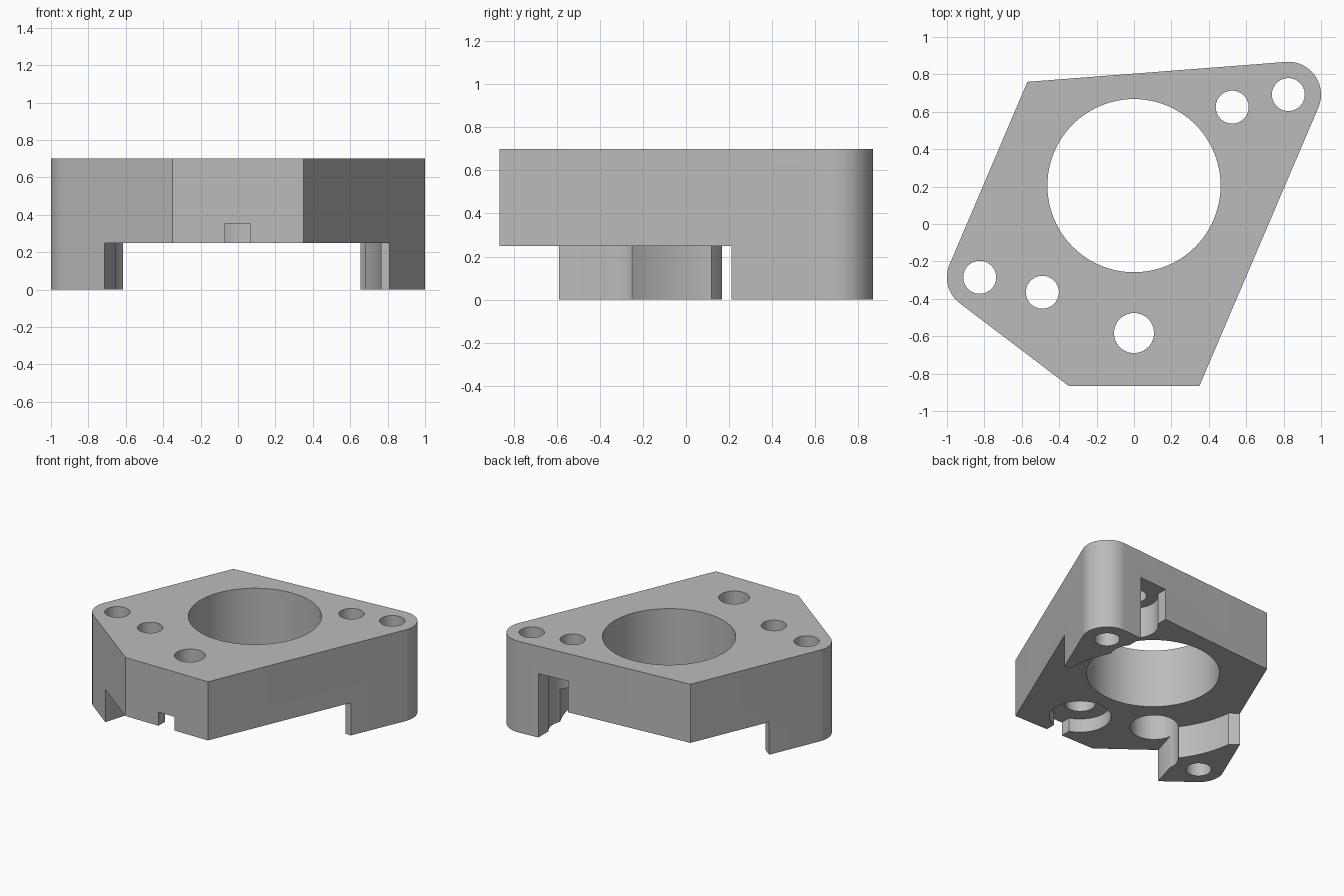
import bpy, bmesh
from math import cos, sin, radians

if "Cube" in bpy.data.objects:
    bpy.data.objects.remove(bpy.data.objects["Cube"], do_unlink=True)

TOP, UNDER, BORE_TOP, RECESS_TOP = 0.70, 0.25, 0.49, 0.355
BORE_CENTRE = (0, 0.205)
BACK_SCREW, SIDE_SCREW = (0.525, 0.625), (-0.49, -0.365)
BACK_FOOT, SIDE_FOOT = (0.825, 0.692), (-0.825, -0.285)
FRONT_HOLE = (0, -0.583)

grey = bpy.data.materials.new("plain grey")
grey.use_nodes = True
colour = (0.5, 0.5, 0.5, 1)
grey.diffuse_color = colour
grey.node_tree.nodes["Principled BSDF"].inputs["Base Color"].default_value = colour


def arc(centre, radius, start, end, steps=24):
    """Points along an arc, angles in degrees."""
    angles = [radians(start + (end - start) * i / steps) for i in range(steps + 1)]
    return [(centre[0] + radius * cos(a), centre[1] + radius * sin(a)) for a in angles]


def prism(name, outline, low, high):
    """Extrude a flat outline upward between two heights."""
    bm = bmesh.new()
    face = bm.faces.new([bm.verts.new((x, y, low)) for x, y in outline])
    grown = bmesh.ops.extrude_face_region(bm, geom=[face])["geom"]
    verts = [v for v in grown if isinstance(v, bmesh.types.BMVert)]
    bmesh.ops.translate(bm, verts=verts, vec=(0, 0, high - low))
    bmesh.ops.recalc_face_normals(bm, faces=bm.faces)
    mesh = bpy.data.meshes.new(name)
    bm.to_mesh(mesh)
    bm.free()
    mesh.materials.append(grey)
    obj = bpy.data.objects.new(name, mesh)
    bpy.context.collection.objects.link(obj)
    return obj


def box(x0, x1, y0, y1):
    return [(x0, y0), (x1, y0), (x1, y1), (x0, y1)]


def cut(outline, low, high):
    """Subtract a prism from the bracket."""
    cutter = prism("cutter", outline, low, high)
    cutter.hide_render = True
    mod = bracket.modifiers.new("cut", "BOOLEAN")
    mod.operation, mod.solver, mod.object = "DIFFERENCE", "EXACT", cutter
    bpy.ops.object.modifier_apply(modifier=mod.name)
    bpy.data.objects.remove(cutter, do_unlink=True)


def cut_hole(centre, radius, low, high, sides=64):
    cut(arc(centre, radius, 0, 360 - 360 / sides, sides - 1), low, high)


# Full-height plate with two rounded corners
outline = [(-0.35, -0.865), (0.35, -0.865)]
outline += arc(BACK_FOOT, 0.175, -23, 94.5)
outline += [(-0.57, 0.76)]
outline += arc(SIDE_FOOT, 0.175, 157, 233)
bracket = prism("mounting_bracket", outline, 0, TOP)
bpy.context.view_layer.objects.active = bracket
bracket.select_set(True)

# Underside channel, leaving a foot at each rounded corner
channel = [(-0.865, -1.11), (1.2, -1.2), (1.2, 0.21)]
channel += arc(BORE_CENTRE, 0.765, 0.5, 29)
channel += [(0.655, 0.6), (0.655, 1.2), (-1.2, 1.2), (-1.2, 0.355), (-0.82, 0.165)]
channel += arc(BORE_CENTRE, 0.765, 186.5, 216.5)
channel += [(-0.715, -0.595)]
cut(channel, -0.1, UNDER)

# Main bore and screw holes
cut_hole(BORE_CENTRE, 0.463, -0.1, 1, 96)
for centre in (BACK_SCREW, SIDE_SCREW, BACK_FOOT, SIDE_FOOT):
    cut_hole(centre, 0.088, -0.1, 1)
cut_hole(FRONT_HOLE, 0.107, -0.1, 1)

# Counterbores and their slots out to the edge
for centre in (BACK_SCREW, SIDE_SCREW):
    cut_hole(centre, 0.168, -0.1, BORE_TOP)
cut(box(0.415, 0.655, 0.63, 1), -0.1, BORE_TOP)
cut_hole(FRONT_HOLE, 0.215, -0.1, RECESS_TOP)
cut(box(-0.07, 0.065, -1, -0.6), -0.1, RECESS_TOP)

bpy.ops.object.shade_smooth_by_angle(angle=radians(25))
